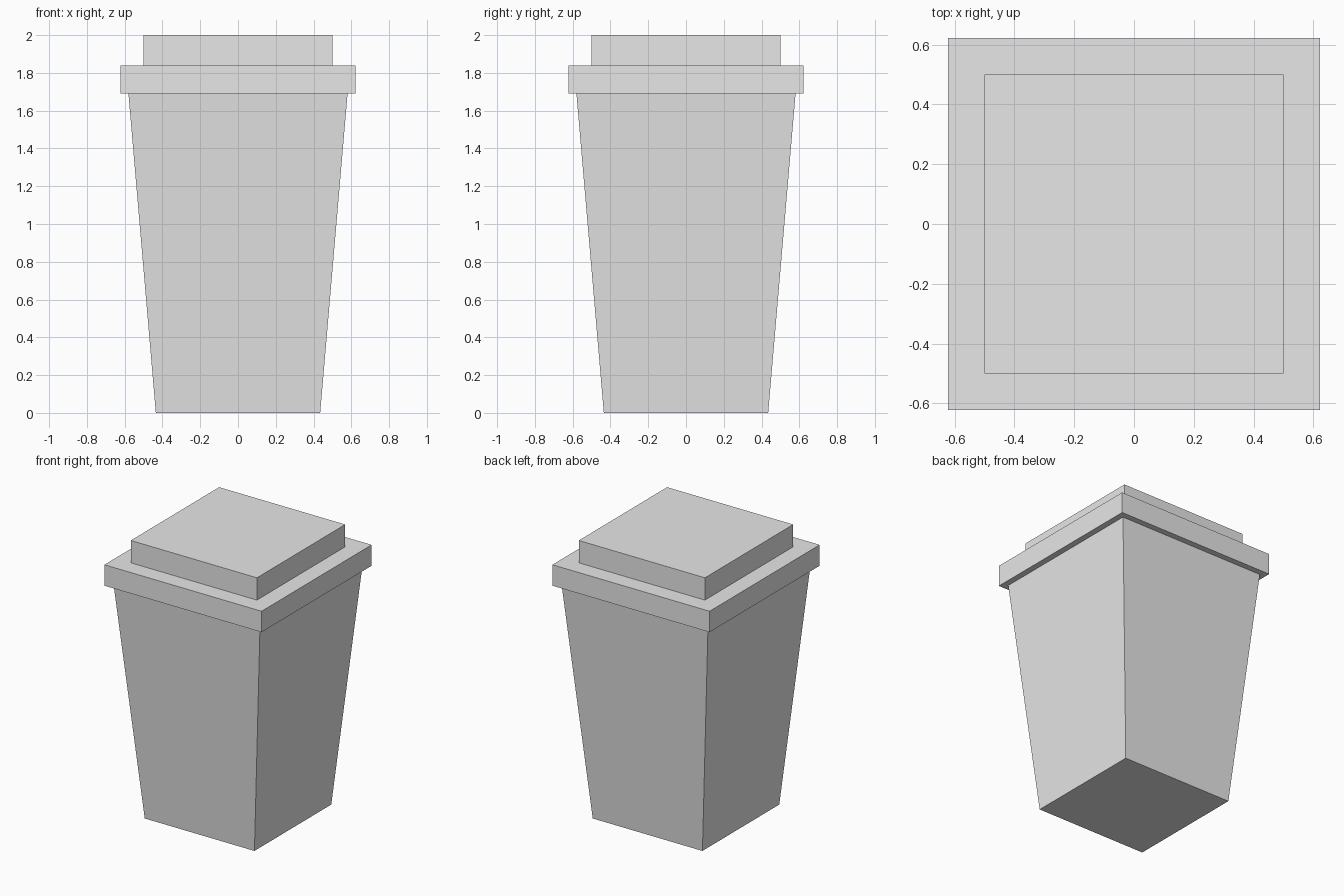
import bpy
import bmesh

cube = bpy.data.objects.get("Cube")
if cube:
    bpy.data.objects.remove(cube, do_unlink=True)

grey = bpy.data.materials.new("light_grey")
grey.use_nodes = True
grey.diffuse_color = (0.8, 0.8, 0.8, 1)
grey.node_tree.nodes["Principled BSDF"].inputs["Base Color"].default_value = (0.8, 0.8, 0.8, 1)


def square_block(name, z_low, z_high, half_low, half_high):
    """Square block whose half width may change from bottom to top."""
    bm = bmesh.new()
    bmesh.ops.create_cube(bm, size=2)
    for v in bm.verts:
        top = v.co.z > 0
        half = half_high if top else half_low
        v.co.x *= half
        v.co.y *= half
        v.co.z = z_high if top else z_low
    mesh = bpy.data.meshes.new(name)
    bm.to_mesh(mesh)
    bm.free()
    mesh.materials.append(grey)
    obj = bpy.data.objects.new(name, mesh)
    bpy.context.collection.objects.link(obj)
    return obj


# Tapered container
square_block("bin_body", 0, 1.69, 0.435, 0.58)
# Overhanging lid rim
square_block("lid_rim", 1.69, 1.84, 0.623, 0.623)
# Raised lid centre
square_block("lid_top", 1.84, 2.0, 0.5, 0.5)
